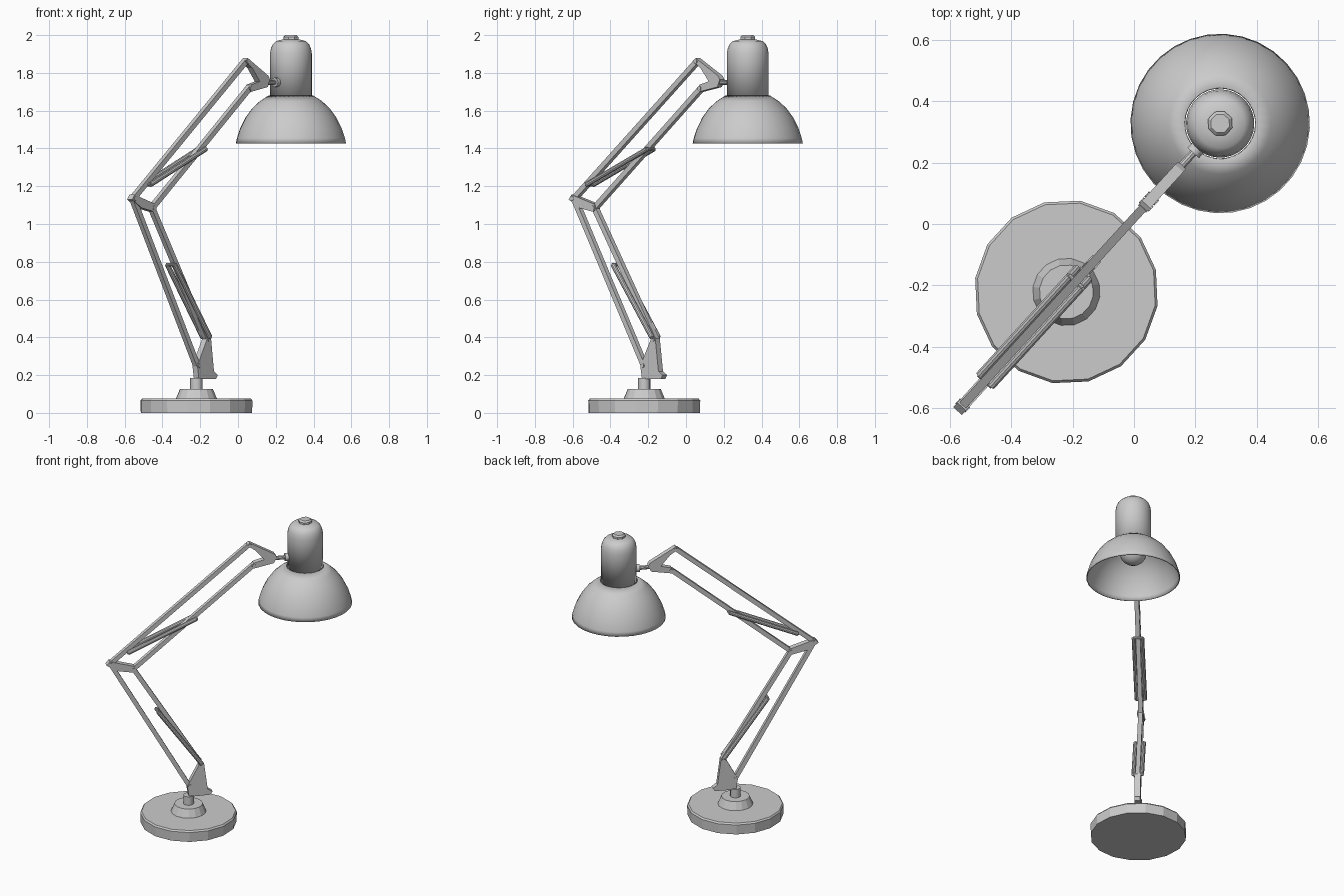
import bpy, bmesh
from math import pi, cos, sin, radians
from mathutils import Matrix, Vector

if "Cube" in bpy.data.objects:
    bpy.data.objects.remove(bpy.data.objects["Cube"])

# Lamp plane: local x runs along the arm, local z is up
FRAME = Matrix.Translation((-0.22, -0.221, 0)) @ Matrix.Rotation(radians(47.6), 4, 'Z')
HEAD_X = 0.742


def finish(name, bm, smooth=False):
    bmesh.ops.recalc_face_normals(bm, faces=bm.faces)
    me = bpy.data.meshes.new(name)
    bm.to_mesh(me)
    bm.free()
    ob = bpy.data.objects.new(name, me)
    bpy.context.collection.objects.link(ob)
    ob.matrix_world = FRAME
    if smooth:
        bpy.ops.object.select_all(action='DESELECT')
        ob.select_set(True)
        bpy.context.view_layer.objects.active = ob
        bpy.ops.object.shade_smooth_by_angle(angle=radians(35))
    return ob


def lathe(name, profile, sides, cx=0, caps=(True, True), smooth=False):
    """Stack of rings from (radius, z) points, bottom to top."""
    bm = bmesh.new()
    rings = []
    for r, z in profile:
        rings.append([bm.verts.new((cx + r * cos(2 * pi * (i + .5) / sides),
                                    r * sin(2 * pi * (i + .5) / sides), z)) for i in range(sides)])
    for a, b in zip(rings, rings[1:]):
        for i in range(sides):
            j = (i + 1) % sides
            bm.faces.new((a[i], a[j], b[j], b[i]))
    for cap, ring in zip(caps, (rings[0], rings[-1])):
        if cap:
            bm.faces.new(ring)
    return finish(name, bm, smooth)


def plate(name, outline, thickness):
    """Extruded (x, z) outline, centred on the lamp plane."""
    bm = bmesh.new()
    f = bm.faces.new([bm.verts.new((x, -thickness / 2, z)) for x, z in outline])
    ext = bmesh.ops.extrude_face_region(bm, geom=[f])
    bmesh.ops.translate(bm, vec=(0, thickness, 0),
                        verts=[v for v in ext['geom'] if isinstance(v, bmesh.types.BMVert)])
    return finish(name, bm)


def bar(name, a, b, w=0.028):
    """Square bar between two (x, z) points."""
    a, b = Vector(a), Vector(b)
    n = (b - a).normalized().orthogonal() * (w / 2)
    return plate(name, [a + n, b + n, b - n, a - n], w)


def rod(name, a, b, r, sides=10):
    """Round rod between two 3D points."""
    a, b = Vector(a), Vector(b)
    bm = bmesh.new()
    m = Matrix.Translation((a + b) / 2) @ (b - a).to_track_quat('Z', 'Y').to_matrix().to_4x4()
    bmesh.ops.create_cone(bm, cap_ends=True, segments=sides, radius1=r, radius2=r,
                          depth=(b - a).length, matrix=m)
    return finish(name, bm, True)


def pin(name, x, z, half, r=0.012):
    return rod(name, (x, -half, z), (x, half, z), r)


# Base, collar and post
lathe("base", [(.298, 0), (.3, .065), (.292, .075)], 16)
lathe("base_collar", [(.11, .075), (.088, .127)], 16)
lathe("post", [(.033, .127), (.033, .185)], 12, smooth=True)

# Bracket on the post
plate("base_bracket", [(0, .178), (.135, .18), (.148, .2), (.118, .22), (.095, .395),
                       (.082, .405), (.066, .395), (-.012, .25)], .036)

# Lower and upper arm bars
bar("lower_arm_rear", (.005, .245), (-.5, 1.135))
bar("lower_arm_front", (.08, .39), (-.352, 1.085))
bar("upper_arm_top", (-.5, 1.135), (.378, 1.858))
bar("upper_arm_bottom", (-.352, 1.085), (.41, 1.718))

# Elbow plate
plate("elbow_plate", [(-.525, 1.13), (-.505, 1.155), (-.34, 1.105), (-.333, 1.08),
                      (-.352, 1.065), (-.45, 1.085)], .038)

# Spring tubes on both sides of each arm, with cross pins
springs = {"lower": ((-.2, .785), (.078, .4)), "upper": ((-.39, 1.208), (.045, 1.397))}
for label, (s, e) in springs.items():
    for side, y in (("left", .026), ("right", -.026)):
        rod(f"{label}_spring_{side}", (s[0], y, s[1]), (e[0], y, e[1]), .0135)
    for end, (x, z) in (("start", s), ("end", e)):
        pin(f"{label}_spring_pin_{end}", x, z, .03, .009)

# Head bracket and joint pins
plate("head_bracket", [(.365, 1.862), (.385, 1.878), (.545, 1.785), (.558, 1.765), (.54, 1.725),
                       (.41, 1.7), (.398, 1.715), (.41, 1.737), (.478, 1.755), (.42, 1.825)], .036)
for i, (x, z) in enumerate([(.005, .25), (.08, .39), (-.5, 1.135), (-.352, 1.085),
                            (.385, 1.86), (.412, 1.718)]):
    pin(f"joint_pin_{i + 1}", x, z, .022)

# Swivel rod and knob into the head
rod("swivel_rod", (.535, 0, 1.75), (.64, 0, 1.75), .013)
rod("swivel_knob", (.612, 0, 1.75), (.645, 0, 1.75), .025, 12)

# Shade: open bell with thin wall
shade = lathe("shade", [(.292, 1.427), (.286, 1.455), (.27, 1.505), (.24, 1.565), (.205, 1.613),
                        (.165, 1.65), (.117, 1.681)], 32, HEAD_X, (False, False), True)
# Socket housing, domed and closed at the top
housing = lathe("socket_housing", [(.111, 1.678), (.111, 1.9), (.106, 1.93), (.096, 1.952),
                                   (.08, 1.968), (.04, 1.978)], 32, HEAD_X, (False, True), True)
for ob in (shade, housing):
    mod = ob.modifiers.new("wall", 'SOLIDIFY')
    mod.thickness = .006
    mod.offset = -1

# Cap on top
lathe("top_cap", [(.042, 1.974), (.042, 1.99), (.032, 2.0)], 8, HEAD_X)

# Bulb and its neck
bm = bmesh.new()
bmesh.ops.create_uvsphere(bm, u_segments=20, v_segments=12, radius=.085,
                          matrix=Matrix.Translation((HEAD_X, 0, 1.61)))
finish("bulb", bm, True)
lathe("bulb_neck", [(.05, 1.67), (.045, 1.8)], 16, HEAD_X, smooth=True)
